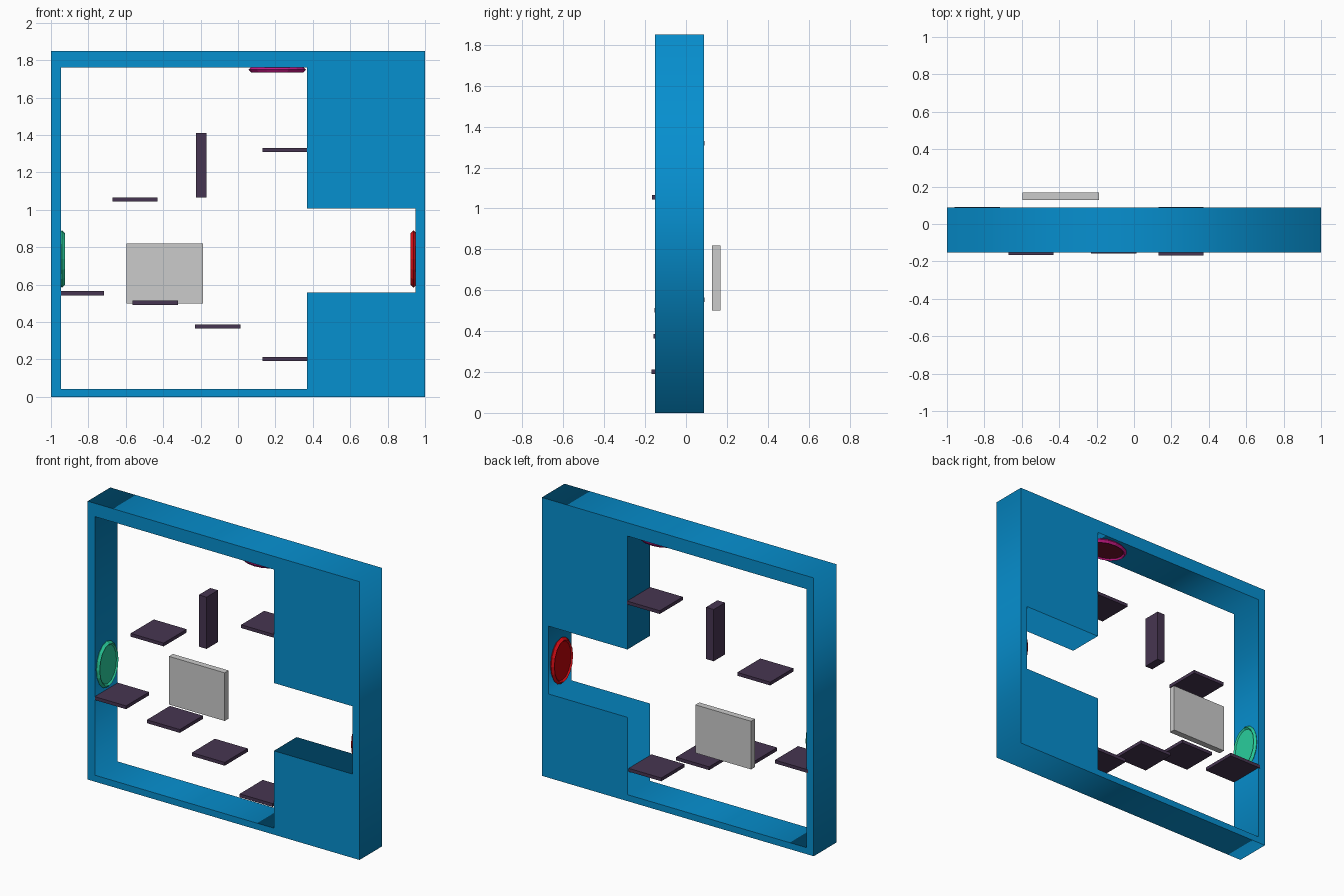
import bpy
from math import pi

if "Cube" in bpy.data.objects:
    bpy.data.objects.remove(bpy.data.objects["Cube"])


def material(name, rgb):
    m = bpy.data.materials.new(name)
    m.diffuse_color = [(c / 255) ** 2.2 for c in rgb] + [1]
    m.use_nodes = True
    m.node_tree.nodes["Principled BSDF"].inputs["Base Color"].default_value = m.diffuse_color
    return m


BLUE = material("blue", (15, 142, 206))
PLUM = material("plum", (72, 56, 82))
RED = material("red", (215, 20, 28))
GREEN = material("green", (45, 205, 155))
PINK = material("pink", (195, 30, 130))
WINE = material("wine", (115, 25, 50))
CRIMSON = material("crimson", (190, 10, 18))


def box(name, x, y, z, mat=None):
    """Box from (min, max) ranges."""
    r = (x, y, z)
    bpy.ops.mesh.primitive_cube_add(size=1, location=[(a + b) / 2 for a, b in r])
    o = bpy.context.object
    o.name = name
    o.scale = [b - a for a, b in r]
    if mat:
        o.data.materials.append(mat)
    return o


# Frame: outline with a stepped opening, extruded through its depth
Y0, Y1 = -0.152, 0.087
YC = (Y0 + Y1) / 2
outer = [(-1, 0), (1, 0), (1, 1.85), (-1, 1.85)]
opening = [(-.947, .043), (.37, .043), (.37, .557), (.95, .557),
           (.95, 1.008), (.37, 1.008), (.37, 1.762), (-.947, 1.762)]
cu = bpy.data.curves.new("frame", 'CURVE')
cu.dimensions = '2D'
cu.fill_mode = 'BOTH'
cu.extrude = (Y1 - Y0) / 2
for pts in (outer, opening):
    s = cu.splines.new('POLY')
    s.points.add(len(pts) - 1)
    for p, (x, z) in zip(s.points, pts):
        p.co = (x, z, 0, 1)
    s.use_cyclic_u = True
cu.materials.append(BLUE)
frame = bpy.data.objects.new("frame", cu)
frame.location.y = YC
frame.rotation_euler.x = pi / 2
bpy.context.collection.objects.link(frame)
bpy.ops.object.select_all(action='DESELECT')
bpy.context.view_layer.objects.active = frame
frame.select_set(True)
bpy.ops.object.convert(target='MESH')

# Platforms: left x, front y, centre z
for i, (x, y, z) in enumerate([(-.672, -.167, 1.054), (-.959, -.152, .554),
                               (-.563, -.153, .503), (-.229, -.158, .376),
                               (.13, -.168, .202), (.13, -.152, 1.32)]):
    box(f"platform_{i + 1}", (x, x + .242), (y, y + .242), (z - .011, z + .011), PLUM)

# Hanging pillar and back panel
box("pillar", (-.225, -.168), (-.09, .03), (1.067, 1.411), PLUM)
box("back_panel", (-.596, -.187), (.127, .168), (.50, .82))


# Oval hatches: faceted rim plus inner disc, set on a wall
def hatch(name, loc, rot, rim_mat, disc_mat, scale):
    bpy.ops.mesh.primitive_torus_add(major_segments=16, minor_segments=4,
                                     major_radius=.138, minor_radius=.016,
                                     location=loc, rotation=rot)
    rim = bpy.context.object
    rim.name = name + "_rim"
    bpy.ops.mesh.primitive_cylinder_add(vertices=16, radius=.13, depth=.012,
                                        location=loc, rotation=rot)
    disc = bpy.context.object
    disc.name = name + "_disc"
    for o, m in ((rim, rim_mat), (disc, disc_mat)):
        o.scale = scale
        o.data.materials.append(m)


OVAL = (1, .71, 1)
hatch("left_hatch", (-.941, YC, .737), (0, pi / 2, 0), GREEN, GREEN, OVAL)
hatch("right_hatch", (.938, YC, .737), (0, -pi / 2, 0), RED, CRIMSON, OVAL)
hatch("ceiling_hatch", (.21, YC, 1.749), (0, 0, 0), PINK, WINE, OVAL)
